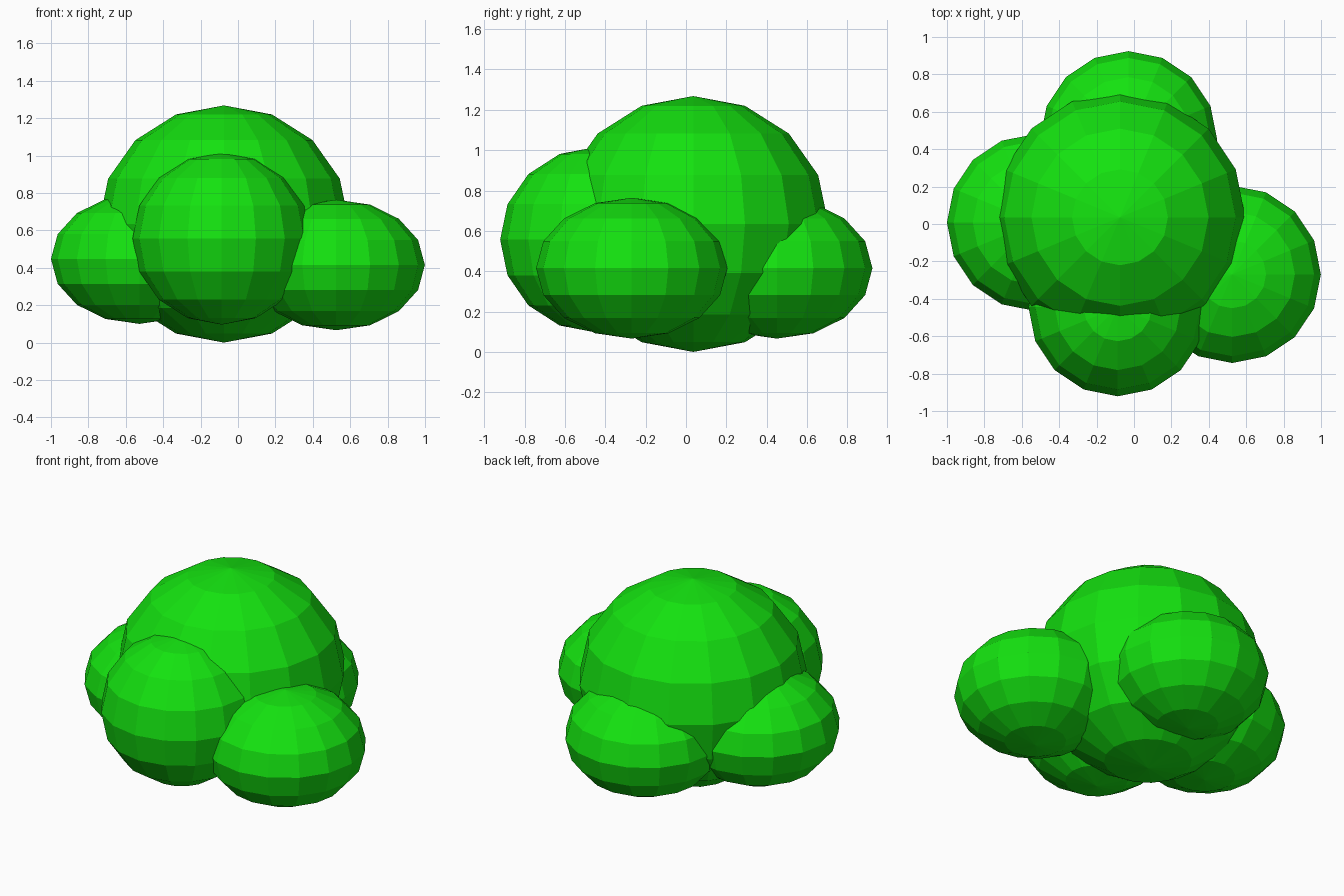
import bpy

if "Cube" in bpy.data.objects:
    bpy.data.objects.remove(bpy.data.objects["Cube"])

# leafy green shared by every clump
leaf = bpy.data.materials.new("leaf_green")
leaf.diffuse_color = (0.007, 0.76, 0.005, 1)
leaf.use_nodes = True
leaf.node_tree.nodes["Principled BSDF"].inputs["Base Color"].default_value = leaf.diffuse_color


def clump(name, center, radii):
    """Flat-shaded, slightly squashed low-poly ball."""
    bpy.ops.mesh.primitive_uv_sphere_add(segments=16, ring_count=8, radius=1, location=center)
    ob = bpy.context.object
    ob.name = name
    ob.scale = radii
    bpy.ops.object.transform_apply(location=False, rotation=False, scale=True)
    ob.data.materials.append(leaf)
    return ob


# large central mass, resting on the ground
clump("main_foliage", (-0.075, 0.036, 0.634), (0.67, 0.67, 0.634))

# smaller clumps around it
clump("front_foliage", (-0.087, -0.444, 0.556), (0.477, 0.477, 0.46))
clump("right_foliage", (0.525, -0.269, 0.415), (0.474, 0.474, 0.349))
clump("left_foliage", (-0.527, 0.008, 0.447), (0.473, 0.473, 0.347))
clump("back_foliage", (-0.029, 0.450, 0.415), (0.474, 0.474, 0.349))
